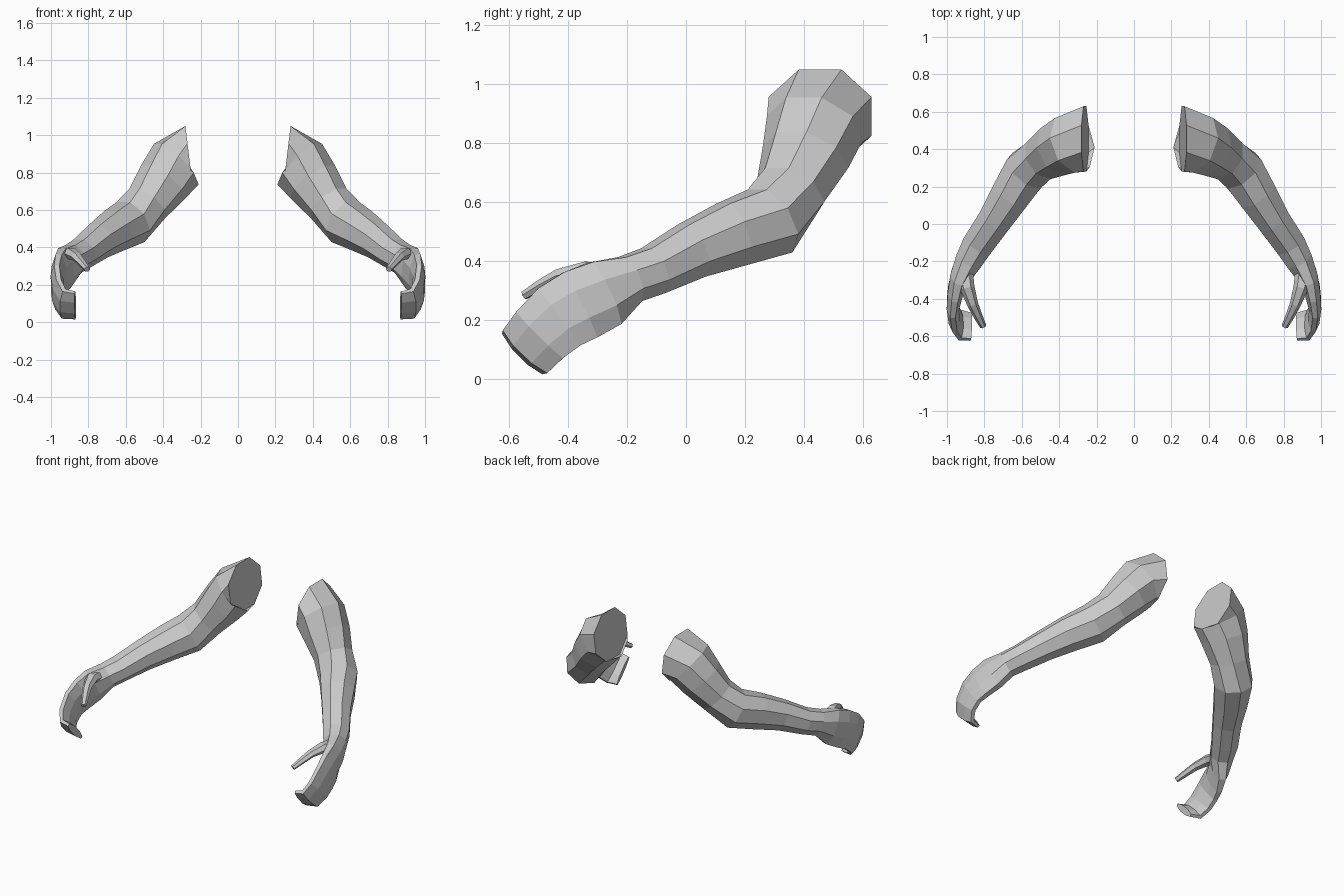
import bpy, bmesh, math
from mathutils import Vector


def loft(name, rings, sides, first_normal=None):
    """Skin rings of (x, y, z, half height, half width, y-lean of the up axis)."""
    bm = bmesh.new()
    pts = [Vector(r[:3]) for r in rings]
    loops = []
    for i, (x, y, z, rv, ru, lean) in enumerate(rings):
        a, b = pts[max(i - 1, 0)], pts[min(i + 1, len(pts) - 1)]
        n = (b - a).normalized()
        if i == 0 and first_normal:
            n = Vector(first_normal).normalized()
        v = Vector((0, lean, 1))
        v = (v - n * v.dot(n)).normalized()
        u = n.cross(v)
        loop = []
        for k in range(sides):
            t = 2 * math.pi * (k + 0.5) / sides
            loop.append(bm.verts.new(pts[i] + v * rv * 1.05 * math.cos(t)
                                     + u * ru * 1.05 * math.sin(t)))
        loops.append(loop)
    for p, q in zip(loops, loops[1:]):
        for k in range(sides):
            m = (k + 1) % sides
            bm.faces.new((p[k], p[m], q[m], q[k]))
    bm.faces.new(loops[0])
    bm.faces.new(loops[-1])
    bmesh.ops.recalc_face_normals(bm, faces=bm.faces)
    me = bpy.data.meshes.new(name)
    bm.to_mesh(me)
    bm.free()
    ob = bpy.data.objects.new(name, me)
    bpy.context.collection.objects.link(ob)
    # The other side of the pair
    mod = ob.modifiers.new("pair", 'MIRROR')
    mod.use_mirror_merge = False
    return ob


# Upper arm, elbow, forearm and wrist, running on into the curled hand
loft("arms", [
    (0.262, 0.455, 0.89, 0.165, 0.18, 0),
    (0.33, 0.435, 0.845, 0.155, 0.16, 0),
    (0.40, 0.405, 0.75, 0.14, 0.145, 0),
    (0.485, 0.355, 0.635, 0.118, 0.12, 0),
    (0.575, 0.285, 0.535, 0.125, 0.122, 0),
    (0.66, 0.155, 0.49, 0.113, 0.108, 0),
    (0.745, 0.02, 0.435, 0.097, 0.092, 0),
    (0.835, -0.11, 0.367, 0.083, 0.085, 0),
    (0.88, -0.19, 0.338, 0.083, 0.075, 0),
    (0.928, -0.275, 0.29, 0.12, 0.055, -0.15),
    (0.955, -0.36, 0.25, 0.128, 0.042, -0.35),
    (0.968, -0.43, 0.21, 0.124, 0.034, -0.5),
    (0.962, -0.495, 0.15, 0.115, 0.032, -0.8),
    (0.932, -0.54, 0.098, 0.108, 0.03, -1),
    (0.87, -0.55, 0.09, 0.1, 0.022, -1),
], 8, first_normal=(1, 0, -0.12))

# Thumbs
loft("thumbs", [
    (0.91, -0.24, 0.355, 0.035, 0.045, 0),
    (0.892, -0.34, 0.368, 0.032, 0.038, 0),
    (0.862, -0.43, 0.35, 0.024, 0.028, 0),
    (0.835, -0.49, 0.318, 0.02, 0.023, 0),
    (0.806, -0.548, 0.283, 0.015, 0.017, 0),
], 6)
